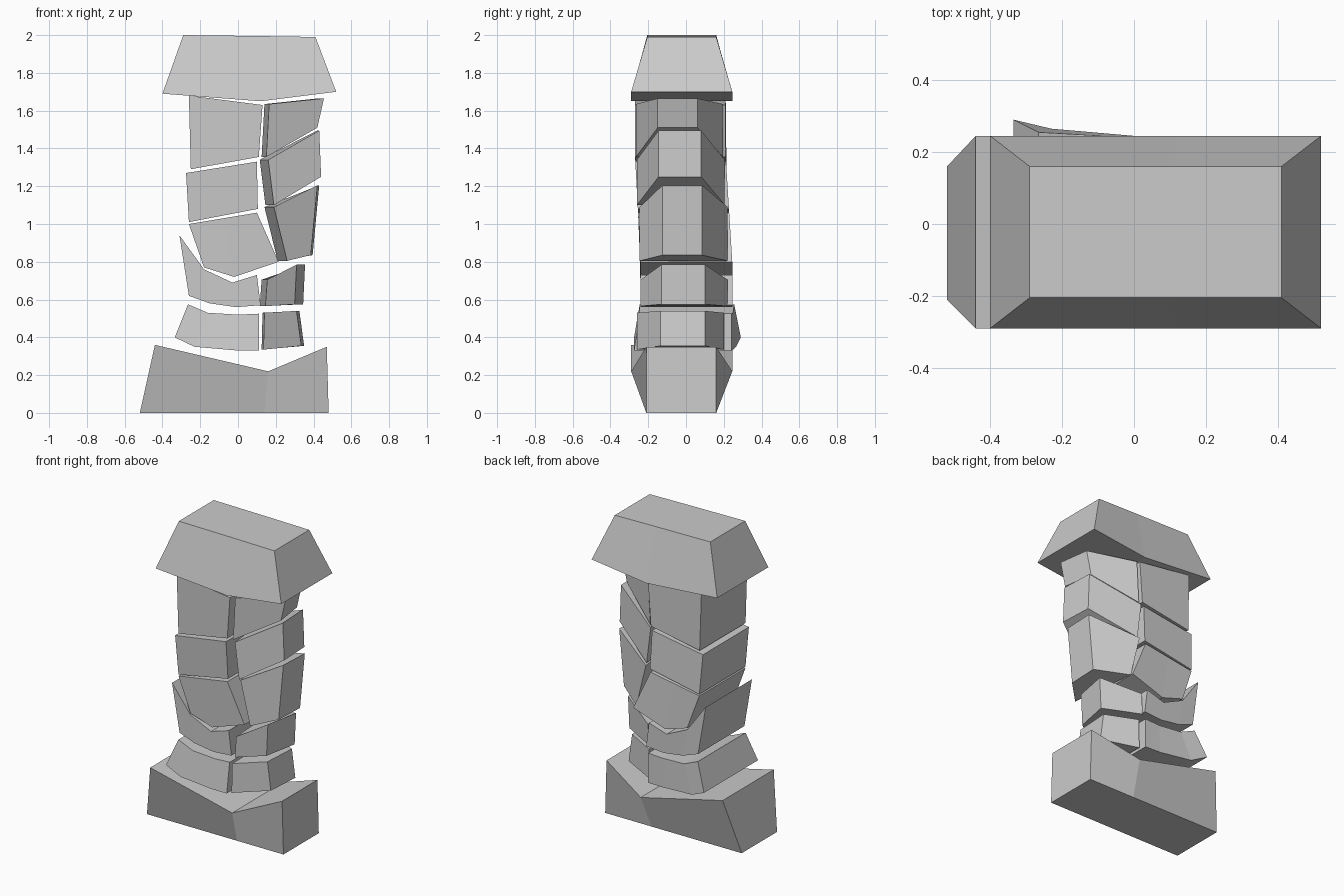
import bpy, bmesh

if "Cube" in bpy.data.objects:
    bpy.data.objects.remove(bpy.data.objects["Cube"])


def loft(name, columns, depth):
    """Skin a row of four-cornered sections running along x.
    column = (x_top, z_top, x_bottom, z_bottom[, back_shift]); depth(i, x, z, is_top) -> (y_front, y_back)"""
    bm = bmesh.new()
    rings = []
    for i, (xt, zt, xb, zb, *shift) in enumerate(columns):
        s = shift[0] if shift else 0
        tf, tb = depth(i, xt, zt, True)
        bf, bb = depth(i, xb, zb, False)
        rings.append([bm.verts.new(p) for p in
                      ((xt, tf, zt), (xt + s, tb, zt), (xb + s, bb, zb), (xb, bf, zb))])
    for a, b in zip(rings, rings[1:]):
        for k in range(4):
            n = (k + 1) % 4
            bm.faces.new((a[k], a[n], b[n], b[k]))
    bm.faces.new(rings[0])
    bm.faces.new(rings[-1])
    bmesh.ops.recalc_face_normals(bm, faces=bm.faces)
    mesh = bpy.data.meshes.new(name)
    bm.to_mesh(mesh)
    bm.free()
    bpy.context.collection.objects.link(bpy.data.objects.new(name, mesh))


def lerp(a, b, t):
    return a + (b - a) * max(0, min(1, t))


# Cap: tapers upward
loft("cap", [(-.29, 2.0, -.40, 1.69), (.11, 1.995, .12, 1.65), (.41, 1.99, .52, 1.70)],
     lambda i, x, z, top: (-.205, .16) if top else (-.29, .245))

# Base: V-notched top, flared toward the left and middle
loft("base", [(-.44, .36, -.52, 0), (.16, .22, .14, 0), (.47, .35, .48, 0)],
     lambda i, x, z, top: (-.29, .245) if top and i < 2 else (-.21, .16))


# Left column stones: full-depth blocks leaning slightly backward
def left_depth(i, x, z, top):
    t = (1.36 - z) / .56
    return lerp(-.27, -.24, t), lerp(.21, .245, t)


def foot_depth(i, x, z, top):
    if top:
        return -.245, lerp(.24, .255, -x / .26)
    return -.275, (.29, .265, .245, .24)[i]


left = [
    [(-.26, 1.68, -.25, 1.29), (.13, 1.63, .11, 1.355)],
    [(-.275, 1.27, -.26, 1.01), (.10, 1.33, .105, 1.08)],
    [(-.26, 1.0, -.18, .77), (-.08, 1.03, -.02, .72), (.10, 1.06, .215, .80)],
    [(-.31, .94, -.26, .62), (-.18, .76, -.15, .58), (-.03, .69, -.01, .56), (.10, .73, .12, .57)],
    [(-.265, .575, -.335, .40), (-.16, .53, -.23, .35), (0, .52, 0, .33), (.11, .525, .11, .33)],
]
for n, cols in enumerate(left):
    loft(f"left_stone_{n + 1}", cols, foot_depth if n == 4 else left_depth)

# Right column stones: inner end full depth, outer end narrowed
right = [
    ([(.165, 1.635, .15, 1.355, -.025), (.455, 1.665, .42, 1.51, -.03)], -.265, .195, -.15, .06),
    ([(.16, 1.34, .19, 1.10, -.045), (.43, 1.495, .44, 1.25, -.01)], -.26, .205, -.145, .08),
    ([(.19, 1.09, .26, .805, -.05), (.42, 1.205, .385, .835, .01)], -.245, .22, -.125, .085),
    ([(.155, .705, .145, .565, -.03), (.31, .785, .30, .575, .045)], -.24, .22, -.13, .10),
    ([(.14, .53, .135, .335, -.01), (.31, .54, .335, .355, .015)], -.26, .20, -.135, .10),
]
for n, (cols, f0, b0, f1, b1) in enumerate(right):
    loft(f"right_stone_{n + 1}", cols,
         lambda i, x, z, top: (f1, b1) if i else (f0, b0))
